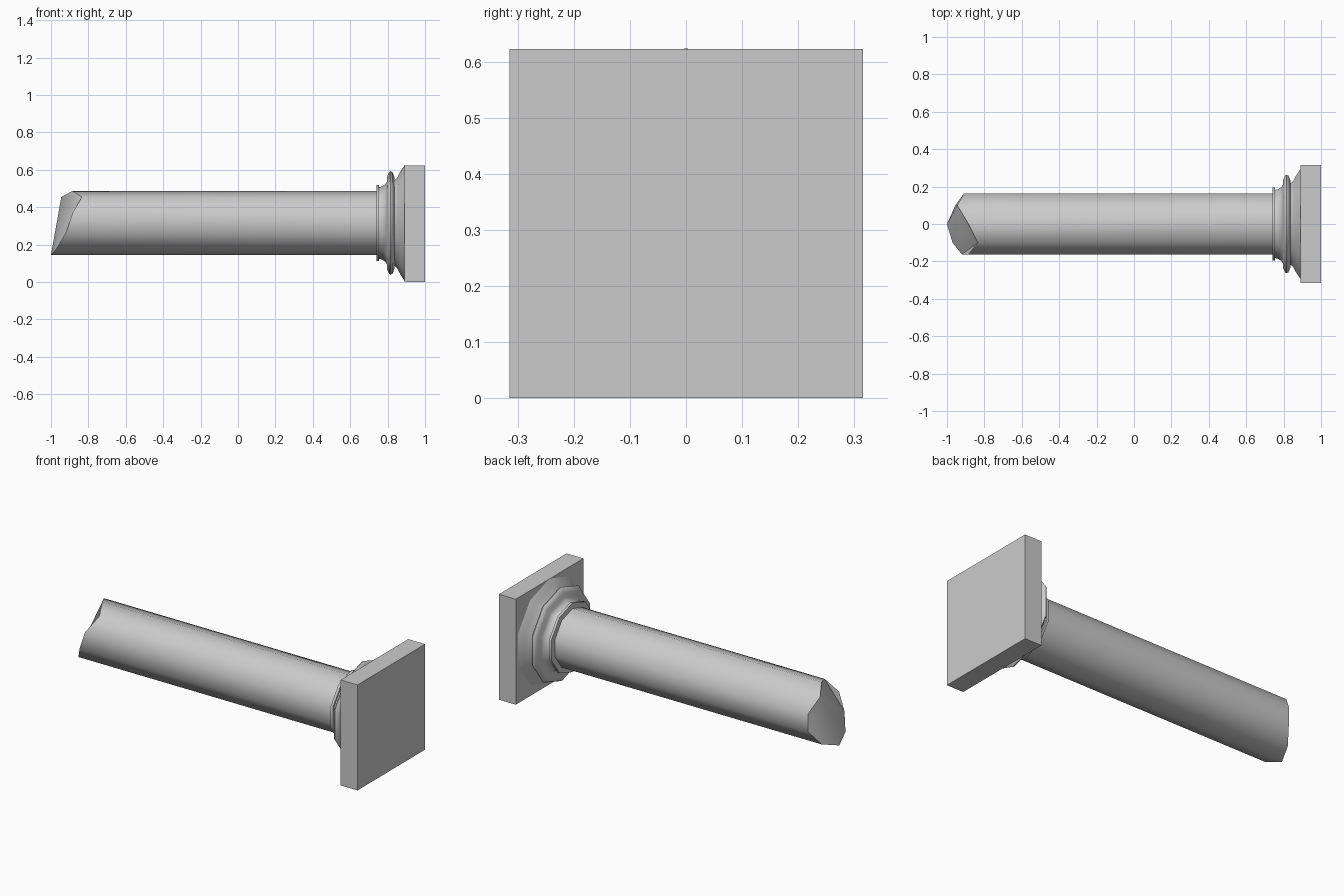
import bpy, bmesh, math

if "Cube" in bpy.data.objects:
    bpy.data.objects.remove(bpy.data.objects["Cube"])

SIDES = 10
AXIS_Z = 0.316


def ring_point(x, r, k):
    a = 2 * math.pi * k / SIDES
    return (x, r * math.sin(a), AXIS_Z + r * math.cos(a))


def finish(name, bm, angle=None):
    bmesh.ops.recalc_face_normals(bm, faces=bm.faces)
    mesh = bpy.data.meshes.new(name)
    bm.to_mesh(mesh)
    bm.free()
    ob = bpy.data.objects.new(name, mesh)
    bpy.context.collection.objects.link(ob)
    if angle:
        bpy.ops.object.select_all(action='DESELECT')
        ob.select_set(True)
        bpy.context.view_layer.objects.active = ob
        bpy.ops.object.shade_smooth_by_angle(angle=math.radians(angle))
    return ob


def bridge(bm, a, b):
    for k in range(SIDES):
        j = (k + 1) % SIDES
        bm.faces.new((a[k], a[j], b[j], b[k]))


# Shaft: ten-sided, with a snapped left end (one x per corner, from the top round)
broken = [-0.885, -0.945, -0.91, -0.91, -0.955, -1.0, -0.97, -0.92, -0.885, -0.835]
bm = bmesh.new()
end = [bm.verts.new(ring_point(x, 0.171, k)) for k, x in enumerate(broken)]
foot = [bm.verts.new(ring_point(0.76, 0.171, k)) for k in range(SIDES)]
bridge(bm, end, foot)
bm.faces.new(foot)
for k in range(2, 7):                      # large fracture plane
    bm.faces.new((end[1], end[k], end[k + 1]))
for tri in ((1, 7, 9), (7, 8, 9), (1, 9, 0)):   # upper chipped facets
    bm.faces.new([end[k] for k in tri])
finish("column_shaft", bm, 40)

# Base mouldings: fillet ring, cove, rounded torus and flare, as (x, radius)
profile = [(0.74, 0.165), (0.74, 0.204), (0.755, 0.204), (0.755, 0.192),
           (0.77, 0.195), (0.785, 0.205), (0.796, 0.22), (0.798, 0.25),
           (0.808, 0.272), (0.816, 0.277), (0.825, 0.272), (0.835, 0.25),
           (0.838, 0.23), (0.85, 0.24), (0.868, 0.275), (0.89, 0.308)]
bm = bmesh.new()
rings = [[bm.verts.new(ring_point(x, r, k)) for k in range(SIDES)] for x, r in profile]
for a, b in zip(rings, rings[1:]):
    bridge(bm, a, b)
bm.faces.new(rings[0])
bm.faces.new(rings[-1])
finish("base_moulding", bm, 45)

# Square plinth
bm = bmesh.new()
bmesh.ops.create_cube(bm, size=1)
for v in bm.verts:
    v.co = (0.945 + v.co.x * 0.11, v.co.y * 0.63, 0.311 + v.co.z * 0.622)
finish("plinth", bm)
